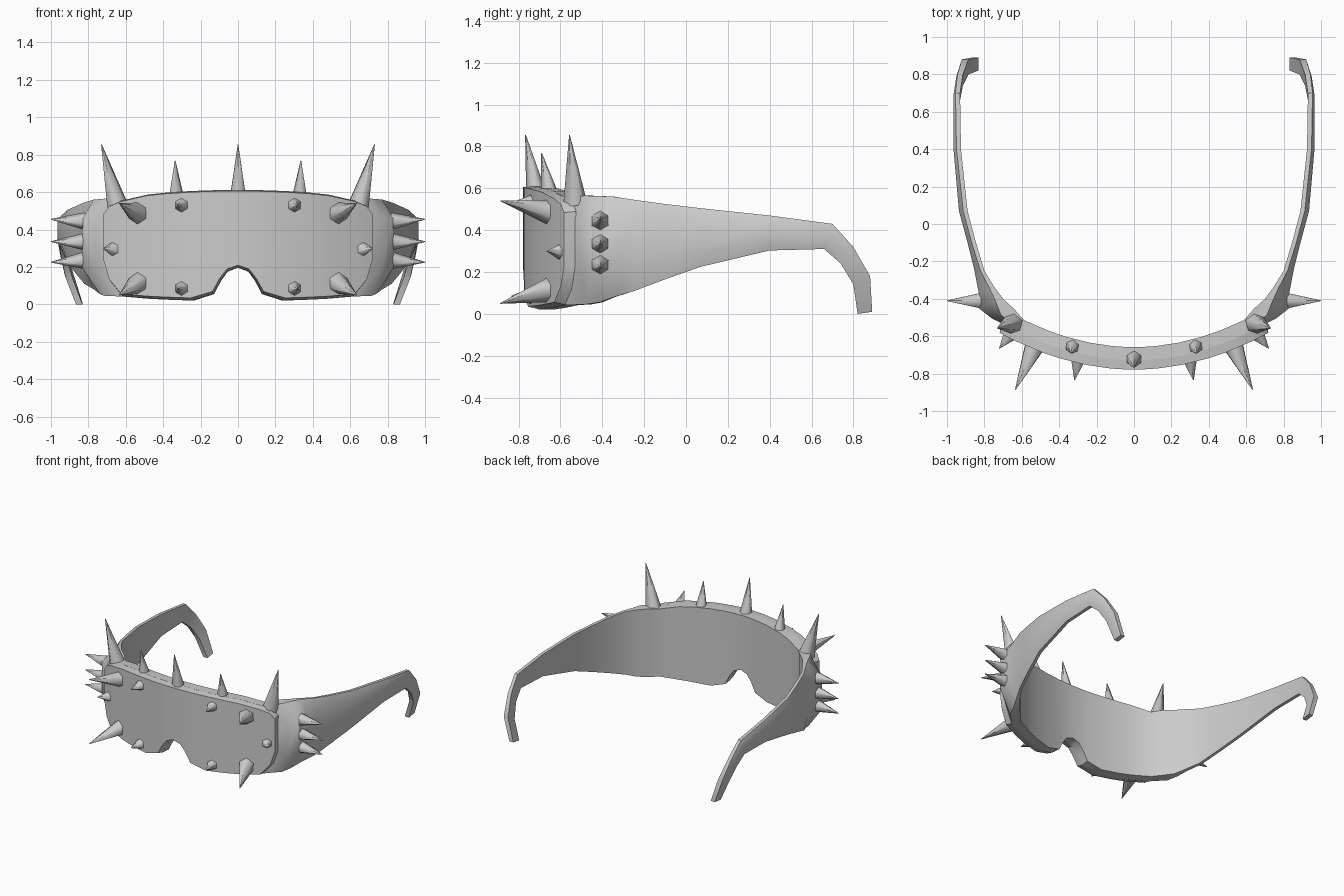
import bpy, bmesh, math
from mathutils import Vector

if "Cube" in bpy.data.objects:
    bpy.data.objects.remove(bpy.data.objects["Cube"])

grey = bpy.data.materials.new("plain grey")
grey.use_nodes = True
grey.diffuse_color = (0.6, 0.6, 0.6, 1)
grey.node_tree.nodes["Principled BSDF"].inputs["Base Color"].default_value = (0.6, 0.6, 0.6, 1)


def finish(bm, name, angle, mirror=True):
    bmesh.ops.recalc_face_normals(bm, faces=bm.faces)
    mesh = bpy.data.meshes.new(name)
    bm.to_mesh(mesh)
    bm.free()
    mesh.materials.append(grey)
    ob = bpy.data.objects.new(name, mesh)
    bpy.context.collection.objects.link(ob)
    bpy.ops.object.select_all(action="DESELECT")
    ob.select_set(True)
    bpy.context.view_layer.objects.active = ob
    bpy.ops.object.shade_smooth_by_angle(angle=math.radians(angle))
    if mirror:
        mod = ob.modifiers.new("mirror", "MIRROR")
        mod.use_clip = True
    return ob


def loft(sections, name, angle=32):
    """Skin a row of closed sections; open on the centre line, capped at the end."""
    bm = bmesh.new()
    rings = [[bm.verts.new(p) for p in s] for s in sections]
    n = len(rings[0])
    for a, b in zip(rings, rings[1:]):
        for i in range(n):
            j = (i + 1) % n
            bm.faces.new((a[i], a[j], b[j], b[i]))
    bm.faces.new(rings[-1])
    return finish(bm, name, angle)


def wrap(x, depth):
    """Point on the curved front, pushed back along its normal."""
    n = Vector((-0.76 * x, 1)).normalized() * depth
    return x + n.x, -0.778 + 0.38 * x * x + n.y


# Front outline: x, bottom, top
outline = [(0, .195, .612), (.06, .175, .612), (.1, .125, .611), (.14, .055, .61),
           (.26, .02, .606), (.4, .025, .597), (.5, .03, .587), (.64, .042, .556)]
lens_end = [(.705, .12, .53), (.735, .22, .49)]

# Raised visor plate with slightly bevelled rim
sections = []
for x, zb, zt in outline + lens_end:
    fx, fy = wrap(x * 0.977, 0)
    bx, by = wrap(x, 0.055)
    sections.append([(fx, fy, zb + .014), (fx, fy, zt - .006), (bx, by, zt), (bx, by, zb)])
loft(sections, "visor_plate")


def band(xo, yo, xi, yi, zb, zt, inset=0, shear=0):
    """Band section with a bowed outer side and flat inner side."""
    out, inn = Vector((xo, yo)), Vector((xi, yi))
    edge = out.lerp(inn, inset)
    ring = []
    for p, t in ((edge, 0), (out, .27), (out, .8), (edge, 1), (inn, 1), (inn, 0)):
        ring.append((p.x, p.y + shear * (2 * t - 1), zb + (zt - zb) * t))
    return ring


# Frame front, corner, temple and ear hook
sections = [band(*wrap(x, .05), *wrap(x, .12), zb, zt) for x, zb, zt in outline]
side = [(.76, -.505, .64, -.455, .045, .565, .4),
        (.83, -.45, .70, -.40, .055, .563, .7),
        (.832, -.36, .745, -.34, .08, .56, .7),
        (.855, -.24, .80, -.25, .11, .545, .6),
        (.89, -.1, .845, -.1, .165, .525, .5),
        (.936, .07, .89, .07, .225, .505, .5),
        (.965, .4, .925, .4, .303, .47, .4),
        (.965, .68, .93, .68, .31, .43, .3, .02),
        (.95, .77, .915, .77, .24, .32, .2, .03),
        (.925, .84, .885, .84, .14, .18, .1, .04),
        (.866, .855, .832, .855, 0, .01, 0, .035)]
sections += [band(*row) for row in side]
loft(sections, "frame_and_temples", 40)


def spike(name, base, tip, radius, mirror=True):
    base, tip = Vector(base), Vector(tip)
    axis = tip - base
    bm = bmesh.new()
    bmesh.ops.create_cone(bm, cap_ends=True, segments=6, radius1=radius, radius2=0.002,
                          depth=axis.length)
    bmesh.ops.translate(bm, verts=bm.verts, vec=(0, 0, axis.length / 2))
    bm.transform(axis.to_track_quat("Z", "Y").to_matrix().to_4x4())
    bmesh.ops.translate(bm, verts=bm.verts, vec=base)
    finish(bm, name, 65, mirror)


# Spikes along the brow
spike("brow_spike_centre", (0, -.72, .595), (0, -.767, .855), .045, False)
spike("brow_spike_small", (.33, -.655, .585), (.336, -.69, .768), .04)
spike("brow_spike_corner", (.645, -.53, .53), (.73, -.557, .855), .058)

# Spikes on the visor face
spike("visor_spike_upper", (.53, -.65, .485), (.635, -.887, .54), .06)
spike("visor_spike_lower", (.53, -.65, .115), (.635, -.887, .05), .06)
for label, z in (("upper", .53), ("lower", .085)):
    spike("visor_stud_" + label, (.3, -.73, z), (.318, -.835, z), .042)
spike("visor_stud_side", (.66, -.59, .295), (.72, -.665, .3), .045)

# Spikes stacked on each side
for i, z in enumerate((.235, .335, .445)):
    spike("side_spike_%d" % (i + 1), (.82, -.41, z), (1, -.41, z + .01 * (i - 1)), .047)
